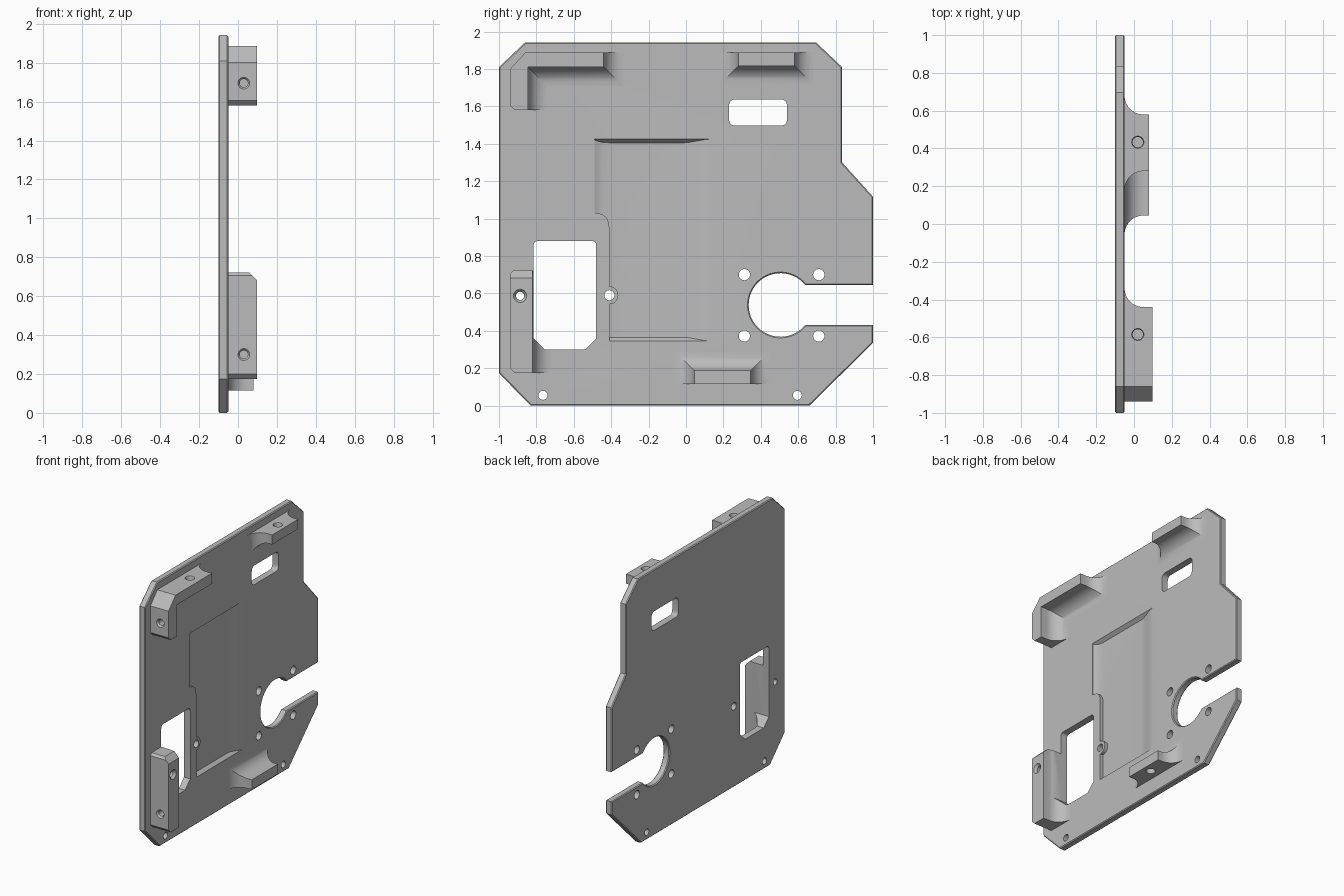
import bpy, bmesh, math
from mathutils import Vector

if "Cube" in bpy.data.objects:
    bpy.data.objects.remove(bpy.data.objects["Cube"])

GREY = (0.5, 0.5, 0.5, 1.0)
grey = bpy.data.materials.new("plain_grey")
grey.use_nodes = True
grey.diffuse_color = GREY
grey.node_tree.nodes["Principled BSDF"].inputs["Base Color"].default_value = GREY

BACK, FACE = -0.10, -0.05     # plate surfaces along x


def loft(name, rings):
    """Closed solid through matching rings of 3D points."""
    bm = bmesh.new()
    loops = [[bm.verts.new(p) for p in ring] for ring in rings]
    for a, b in zip(loops, loops[1:]):
        for i in range(len(a)):
            j = (i + 1) % len(a)
            bm.faces.new((a[i], a[j], b[j], b[i]))
    bm.faces.new(loops[0][::-1])
    bm.faces.new(loops[-1])
    bmesh.ops.recalc_face_normals(bm, faces=bm.faces)
    mesh = bpy.data.meshes.new(name)
    bm.to_mesh(mesh)
    bm.free()
    obj = bpy.data.objects.new(name, mesh)
    bpy.context.collection.objects.link(obj)
    mesh.materials.append(grey)
    return obj


def prism(name, outline, lo, hi):
    """Outline in (y, z) extruded along x."""
    return loft(name, [[(x, y, z) for y, z in outline] for x in (lo, hi)])


def rod(start, end, r1, r2=None, sides=32):
    """Round cutter, optionally tapered, between two points."""
    start, end = Vector(start), Vector(end)
    turn = (end - start).to_track_quat('Z', 'Y')
    ring = [Vector((math.cos(a), math.sin(a), 0)) for a in
            (math.tau * i / sides for i in range(sides))]
    return loft("cutter", [[c + turn @ (v * r) for v in ring]
                           for c, r in ((start, r1), (end, r2 or r1))])


def corners(points, steps=6):
    """Round the corners of (y, z, radius) points; one step gives a chamfer."""
    out = []
    for i, (y, z, r) in enumerate(points):
        p = Vector((y, z))
        if not r:
            out.append(tuple(p))
            continue
        a = p + (Vector(points[i - 1][:2]) - p).normalized() * r
        b = p + (Vector(points[(i + 1) % len(points)][:2]) - p).normalized() * r
        n = steps if r != CHAMFER else 1
        for k in range(n + 1):
            t = k / n
            q = a * (1 - t) ** 2 + p * (2 * t * (1 - t)) + b * t * t
            out.append(tuple(q))
    return out


def apply(obj, mod):
    bpy.ops.object.select_all(action='DESELECT')
    bpy.context.view_layer.objects.active = obj
    obj.select_set(True)
    bpy.ops.object.modifier_apply(modifier=mod.name)


def cut(obj, cutter):
    cutter.hide_render = True
    mod = obj.modifiers.new("cut", 'BOOLEAN')
    mod.operation, mod.solver, mod.object = 'DIFFERENCE', 'EXACT', cutter
    apply(obj, mod)
    bpy.data.objects.remove(cutter)


def flared_block(name, points, top, radius=0.10, steps=10):
    """Block on the plate; points are (y, z, flare y, flare z) for the foot fillet."""
    levels = [(FACE - 0.01, radius)]
    for k in range(steps + 1):
        a = math.pi / 2 * k / steps
        levels.append((FACE + radius * (1 - math.cos(a)), radius * (1 - math.sin(a))))
    levels.append((top, 0))
    return loft(name, [[(x, y + dy * f, z + dz * f) for y, z, dy, dz in points]
                       for x, f in levels])


def blind_hole(obj, mouth, direction, r=0.021, rim=0.03, depth=0.07):
    """Drilled hole with a countersunk rim."""
    m, d = Vector(mouth), Vector(direction)
    cut(obj, rod(m - d * 0.01, m + d * depth, r))
    cut(obj, rod(m - d * 0.01, m + d * 0.012, rim + 0.008, r))


CHAMFER = 0.06

# Plate with keyhole notch
cy, cz, cr = 0.505, 0.538, 0.17
half = math.asin(0.1075 / cr)
arc = [(cy + cr * math.cos(a), cz - cr * math.sin(a)) for a in
       (half + (math.tau - 2 * half) * i / 40 for i in range(41))]
outline = [(-0.83, 0), (0.66, 0), (1, 0.335), (1, cz - 0.1075)] + arc + [
    (1, cz + 0.1075), (1, 1.117), (0.835, 1.30), (0.835, 1.81), (0.695, 1.942),
    (-0.86, 1.942), (-1, 1.81), (-1, 0.173)]
plate = prism("plate", outline, BACK, FACE)
bm = bmesh.new()
bm.from_mesh(plate.data)
rims = [e for e in bm.edges if abs(e.verts[0].co.x - e.verts[1].co.x) < 1e-5]
bmesh.ops.bevel(bm, geom=rims, offset=0.006, segments=1, affect='EDGES')
bm.to_mesh(plate.data)
bm.free()

# Shallow recess, keeping a raised land and a hole boss on one side
section = [(-0.49, -0.02), (-0.49, 0.006), (-0.47, 0.015), (-0.45, 0.021), (-0.41, 0.025)]
for k in range(13):
    t = k / 12
    section.append((-0.02 + 0.16 * t, 0.0125 * (1 + math.cos(math.pi * t))))
section.append((0.15, -0.02))
recess = loft("cutter", [[(FACE - d, y, base + slope * d) for y, d in section]
                         for base, slope in ((0.345, 0.8), (1.425, -0.8))])
land = [(-0.6, 0.2, 0), (-0.41, 0.2, 0), (-0.41, 1.03, 0.08), (-0.6, 1.03, 0)]
cut(recess, prism("cutter", corners(land), -0.3, 0.3))
cut(recess, rod((-0.3, -0.41, 0.59), (0.3, -0.41, 0.59), 0.048))
cut(plate, recess)


# Windows
def big_window():
    pts = [(-0.815, 0.30, CHAMFER), (-0.48, 0.30, CHAMFER),
           (-0.48, 0.88, 0.025), (-0.815, 0.88, 0.025)]
    return prism("cutter", corners(pts), -0.3, 0.3)


cut(plate, big_window())
slot = [(0.23, 1.497, 0.035), (0.54, 1.497, 0.035), (0.54, 1.637, 0.035), (0.23, 1.637, 0.035)]
cut(plate, prism("cutter", corners(slot), -0.3, 0.3))

# Through holes
holes = [(y, z, 0.03) for y in (0.312, 0.71) for z in (0.372, 0.70)]
holes += [(-0.765, 0.055, 0.024), (0.595, 0.055, 0.024),
          (-0.41, 0.59, 0.027), (-0.887, 0.587, 0.022)]
for y, z, r in holes:
    cut(plate, rod((-0.3, y, z), (0.3, y, z), r))

# Upper front corner block
corner_block = flared_block("corner_block", [
    (-0.94, 1.80, 0, 0), (-0.86, 1.887, 0, 0), (-0.44, 1.887, 1, 0), (-0.44, 1.81, 1, -1),
    (-0.845, 1.81, 1, -1), (-0.845, 1.58, 1, 0), (-0.915, 1.58, 0, 0), (-0.94, 1.605, 0, 0)], 0.097)
blind_hole(corner_block, (0.03, -0.94, 1.695), (0, 1, 0))
blind_hole(corner_block, (0.02, -0.585, 1.887), (0, 0, -1), 0.028, 0.028, 0.06)

# Upper rear block and bottom block
top_block = flared_block("top_block", [
    (0.28, 1.887, -1, 0), (0.58, 1.887, 1, 0), (0.58, 1.817, 1, -1), (0.28, 1.817, -1, -1)], 0.08)
blind_hole(top_block, (0.02, 0.433, 1.887), (0, 0, -1), 0.028, 0.028, 0.055)
bottom_block = flared_block("bottom_block", [
    (0.045, 0.115, -1, 0), (0.345, 0.115, 1, 0), (0.345, 0.187, 1, 1), (0.045, 0.187, -1, 1)], 0.08)
blind_hole(bottom_block, (0.02, 0.195, 0.115), (0, 0, 1), 0.028, 0.028, 0.055)

# Lower front block beside the window
side_block = flared_block("side_block", [
    (-0.94, 0.705, 0, 0), (-0.925, 0.722, 0, 0), (-0.82, 0.722, 1, 0),
    (-0.82, 0.175, 1, 0), (-0.915, 0.175, 0, 0), (-0.94, 0.20, 0, 0)], 0.097)
cut(side_block, big_window())
cut(side_block, loft("cutter", [[(0.04, y, 0.74), (0.12, y, 0.74), (0.12, y, 0.66)]
                                for y in (-1.1, -0.6)]))
blind_hole(side_block, (0.03, -0.94, 0.30), (0, 1, 0))
cut(side_block, rod((-0.3, -0.887, 0.587), (0.3, -0.887, 0.587), 0.022))
cut(side_block, rod((0.107, -0.887, 0.587), (0.08, -0.887, 0.587), 0.043, 0.022))

# Smooth fillets and holes, keeping edges sharp
for obj in (plate, corner_block, top_block, bottom_block, side_block):
    bpy.ops.object.select_all(action='DESELECT')
    bpy.context.view_layer.objects.active = obj
    obj.select_set(True)
    bpy.ops.object.shade_smooth_by_angle(angle=math.radians(25))
